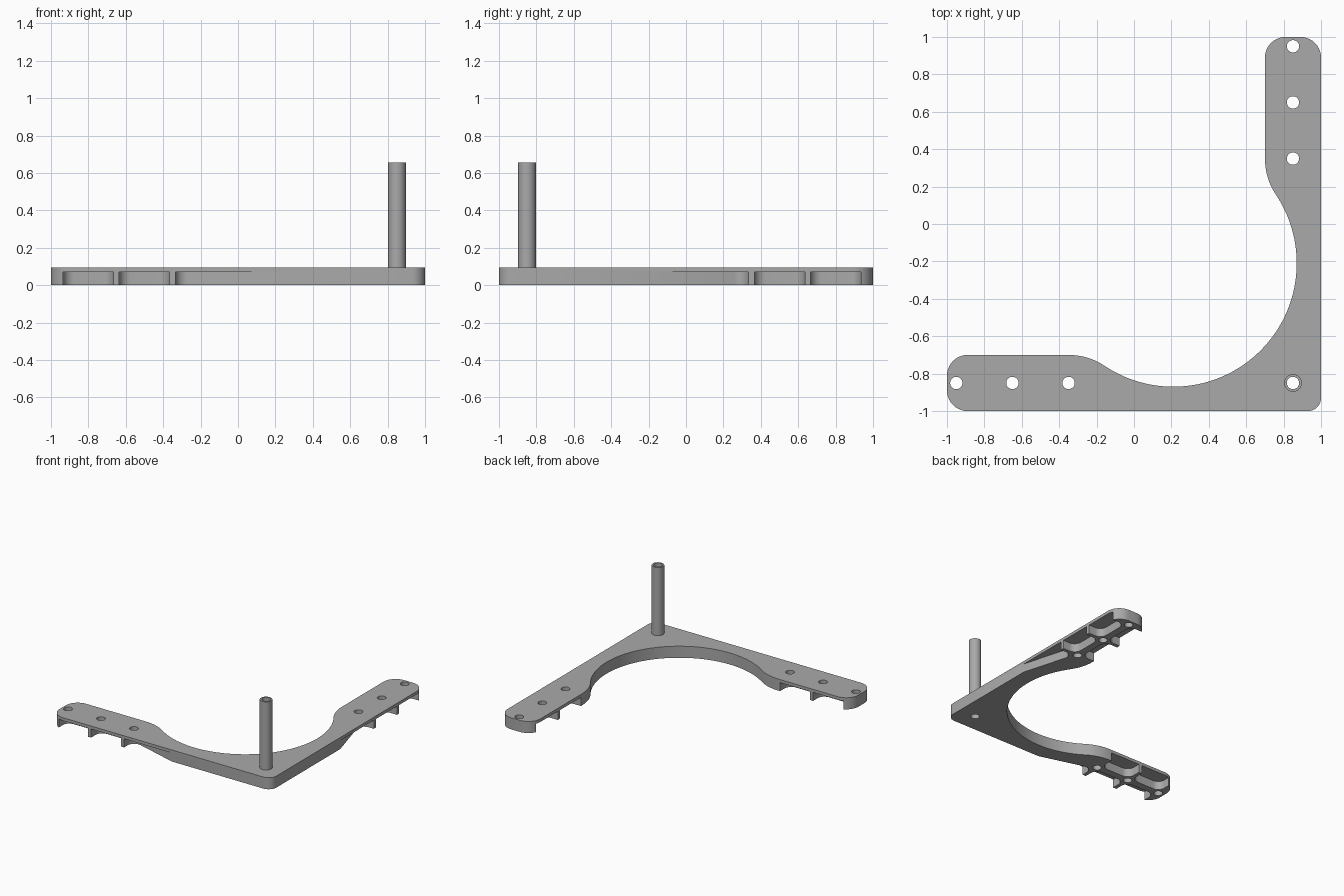
import bpy
import bmesh
import math
from mathutils import Vector

if "Cube" in bpy.data.objects:
    bpy.data.objects.remove(bpy.data.objects["Cube"], do_unlink=True)

grey = bpy.data.materials.new("plain grey")
grey.use_nodes = True
colour = (0.4, 0.4, 0.4, 1)
grey.diffuse_color = colour
grey.node_tree.nodes["Principled BSDF"].inputs["Base Color"].default_value = colour

THICK, SKIN = 0.095, 0.07      # plate height, pocket ceiling
MID = -0.85                    # centre line of the arm
HOLES = (-0.95, -0.65, -0.35)
BORE = 0.033


def rounded(corners, steps=10):
    """Polygon from (x, y, radius) corners, with arcs at the corners."""
    out = []
    for i, (x, y, r) in enumerate(corners):
        p = Vector((x, y))
        if r == 0:
            out.append(p)
            continue
        a = (Vector(corners[i - 1][:2]) - p).normalized()
        b = (Vector(corners[(i + 1) % len(corners)][:2]) - p).normalized()
        half = a.angle(b) / 2
        centre = p + (a + b).normalized() * r / math.sin(half)
        start = p + a * r / math.tan(half) - centre
        end = p + b * r / math.tan(half) - centre
        turn = start.angle(end)
        for k in range(steps + 1):
            t = k / steps
            out.append(centre + (start * math.sin((1 - t) * turn)
                                 + end * math.sin(t * turn)) / math.sin(turn))
    return out


def arc(cx, cy, r, a0, a1, steps):
    return [Vector((cx + r * math.cos(a0 + (a1 - a0) * k / steps),
                    cy + r * math.sin(a0 + (a1 - a0) * k / steps)))
            for k in range(steps + 1)]


def swap(points):
    """Mirror across the diagonal, from one arm to the other."""
    return [Vector((-p.y, -p.x)) for p in points]


def add_prism(bm, points, z0, z1):
    face = bm.faces.new([bm.verts.new((p.x, p.y, z0)) for p in points])
    res = bmesh.ops.extrude_face_region(bm, geom=[face])
    top = [v for v in res["geom"] if isinstance(v, bmesh.types.BMVert)]
    bmesh.ops.translate(bm, verts=top, vec=(0, 0, z1 - z0))


def make(name, bm):
    bmesh.ops.recalc_face_normals(bm, faces=bm.faces)
    mesh = bpy.data.meshes.new(name)
    bm.to_mesh(mesh)
    bm.free()
    mesh.materials.append(grey)
    obj = bpy.data.objects.new(name, mesh)
    bpy.context.collection.objects.link(obj)
    return obj


def activate(obj):
    bpy.ops.object.select_all(action="DESELECT")
    obj.select_set(True)
    bpy.context.view_layer.objects.active = obj


def cut(obj, bm):
    tool = make("cutter", bm)
    tool.hide_render = True
    mod = obj.modifiers.new("cut", "BOOLEAN")
    mod.operation, mod.solver, mod.object = "DIFFERENCE", "EXACT", tool
    activate(obj)
    bpy.ops.object.modifier_apply(modifier=mod.name)
    bpy.data.objects.remove(tool, do_unlink=True)


# Bracket outline: corner, arm tip, shoulder, large round bay, then mirrored
bay, bay_r = 0.21, 0.66
shoulder_x, shoulder_r = -0.35, 0.347
sy = -0.7 - shoulder_r
lean = math.atan2(-bay - sy, bay - shoulder_x)
tip = rounded([(1, -1, 0.07), (-1, -1, 0.11), (-1, -0.7, 0.11), (1, -0.7, 0)])
corner, tip = tip[:11], tip[11:-1]
shoulder = arc(shoulder_x, sy, shoulder_r, math.pi / 2, lean, 10)
hollow = arc(bay, -bay, bay_r, lean + math.pi, 2 * math.pi - math.pi / 4, 28)
half = tip + shoulder + hollow[1:]
outline = corner[::-1] if corner[0].x < corner[-1].x else corner
outline = outline + half + swap(half)[::-1][1:]
bm = bmesh.new()
add_prism(bm, outline, 0, THICK)
plate = make("bracket_plate", bm)

# Underside pockets on both sides of each arm's spine, plus a tapered one
rib, spine, fillet = 0.015, 0.03, 0.06
pockets = []
for a, b in zip(HOLES, HOLES[1:]):
    for side in (-1, 1):
        wall, open_edge = MID + side * spine, MID + side * 0.25
        pockets.append(rounded([(a + rib, open_edge, 0), (a + rib, wall, fillet),
                                (b - rib, wall, fillet), (b - rib, open_edge, 0)]))
start = HOLES[-1] + rib
pockets.append(rounded([(start, -1.1, 0), (start, -0.875, fillet),
                        (0.1, -1, 0), (0.444, -1.1, 0)]))
bm = bmesh.new()
for pocket in pockets:
    add_prism(bm, pocket, -0.1, SKIN)
    add_prism(bm, swap(pocket), -0.1, SKIN)
cut(plate, bm)

# Screw holes along both arms and through the corner
bm = bmesh.new()
for x in HOLES + (-MID,):
    ring = arc(x, MID, BORE, 0, 2 * math.pi, 32)[:-1]
    add_prism(bm, ring, -0.1, 0.3)
    if x != -MID:
        add_prism(bm, swap(ring), -0.1, 0.3)
cut(plate, bm)

# Hollow post standing on the corner
bm = bmesh.new()
n, top = 32, 0.655
rings = []
for r, z in ((BORE, THICK), (0.047, THICK), (0.047, top), (BORE, top)):
    rings.append([bm.verts.new((p.x, p.y, z))
                  for p in arc(-MID, MID, r, 0, 2 * math.pi, n)[:-1]])
for i in range(4):
    lo, hi = rings[i], rings[(i + 1) % 4]
    for k in range(n):
        m = (k + 1) % n
        bm.faces.new((lo[k], lo[m], hi[m], hi[k]))
post = make("hollow_post", bm)

for obj in (plate, post):
    activate(obj)
    bpy.ops.object.shade_smooth_by_angle(angle=math.radians(30))
